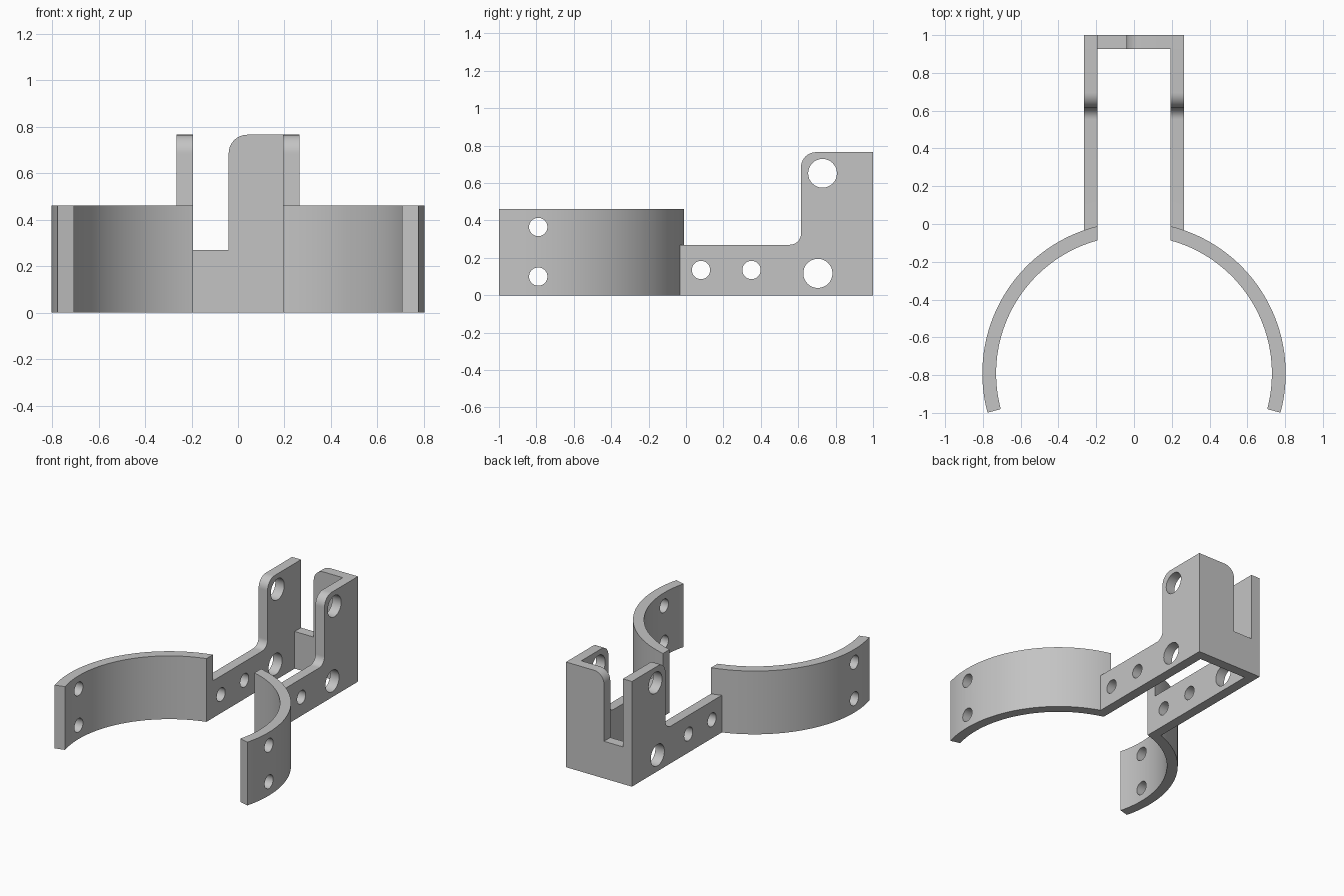
import bpy, bmesh, math
from mathutils import Vector

if "Cube" in bpy.data.objects:
    bpy.data.objects.remove(bpy.data.objects["Cube"])

grey = bpy.data.materials.new("light grey")
grey.diffuse_color = (0.55, 0.55, 0.55, 1)
grey.use_nodes = True
grey.node_tree.nodes["Principled BSDF"].inputs["Base Color"].default_value = grey.diffuse_color

XI, XO = 0.193, 0.265          # inner and outer faces of the side walls
CY, RI, RO = -0.791, 0.73, 0.803   # clamp ring centre and radii


def arc(cx, cy, r, a0, a1, n):
    out = []
    for i in range(n + 1):
        a = math.radians(a0 + (a1 - a0) * i / n)
        out.append((cx + r * math.cos(a), cy + r * math.sin(a)))
    return out


def prism(name, pts, to3d, lo, hi):
    """Extrude a 2D outline from lo to hi; to3d maps (u, v, depth) to space."""
    bm = bmesh.new()
    a = [bm.verts.new(to3d(u, v, lo)) for u, v in pts]
    b = [bm.verts.new(to3d(u, v, hi)) for u, v in pts]
    n = len(pts)
    bm.faces.new(a)
    bm.faces.new(b[::-1])
    for i in range(n):
        j = (i + 1) % n
        bm.faces.new((a[i], b[i], b[j], a[j]))
    bmesh.ops.recalc_face_normals(bm, faces=bm.faces)
    me = bpy.data.meshes.new(name)
    bm.to_mesh(me)
    bm.free()
    me.materials.append(grey)
    ob = bpy.data.objects.new(name, me)
    bpy.context.collection.objects.link(ob)
    return ob


def along_x(u, v, d):
    return Vector((d, u, v))


def finish(ob, holes=(), mirror=False):
    """Drill holes along x, mirror to the other side, smooth curved faces."""
    bpy.ops.object.select_all(action='DESELECT')
    bpy.context.view_layer.objects.active = ob
    ob.select_set(True)
    for y, z, r in holes:
        cut = prism("hole_cutter", arc(y, z, r, 0, 348.75, 31), along_x, 0.1, 1.0)
        cut.hide_render = True
        m = ob.modifiers.new("hole", 'BOOLEAN')
        m.operation, m.solver, m.object = 'DIFFERENCE', 'EXACT', cut
        bpy.ops.object.modifier_apply(modifier=m.name)
        bpy.data.objects.remove(cut)
    if mirror:
        m = ob.modifiers.new("mirror", 'MIRROR')
        m.use_mirror_merge = False
        bpy.ops.object.modifier_apply(modifier=m.name)
    bpy.ops.object.shade_smooth_by_angle(angle=math.radians(30))


# Side walls: L-shaped profile in y/z with rounded corners
profile = [(-0.03, 0), (1, 0), (1, 0.765)]
profile += arc(0.695, 0.685, 0.08, 90, 180, 10)
profile += arc(0.555, 0.33, 0.06, 0, -90, 10)
profile += [(-0.03, 0.27)]
walls = prism("side_walls", profile, along_x, XI, XO)
for v in walls.data.vertices:       # front ends follow the clamp's outer curve
    if v.co.y < 0:
        v.co.y = CY + math.sqrt(RO ** 2 - v.co.x ** 2) - 0.001
finish(walls, [(0.08, 0.135, 0.049), (0.35, 0.135, 0.049),
               (0.705, 0.117, 0.078), (0.73, 0.652, 0.077)], True)

# Clamp arms: curved bands, cut flush with the inner wall faces
band = arc(0, CY, RO, -15, math.degrees(math.acos(XI / RO)), 40)
band += arc(0, CY, RI, math.degrees(math.acos(XI / RI)), -15, 40)
arms = prism("clamp_arms", band, lambda u, v, d: Vector((u, v, d)), 0, 0.46)
finish(arms, [(-0.79, 0.1, 0.049), (-0.79, 0.365, 0.049)], True)

# Back plate: low on the left, tall on the right with one rounded corner
plate = [(-XI, 0), (XI, 0), (XI, 0.765)]
plate += arc(0.04, 0.685, 0.08, 90, 180, 10)
plate += [(-0.04, 0.27), (-XI, 0.27)]
back = prism("back_plate", plate, lambda u, v, d: Vector((u, d, v)), 0.927, 1.0)
finish(back)
